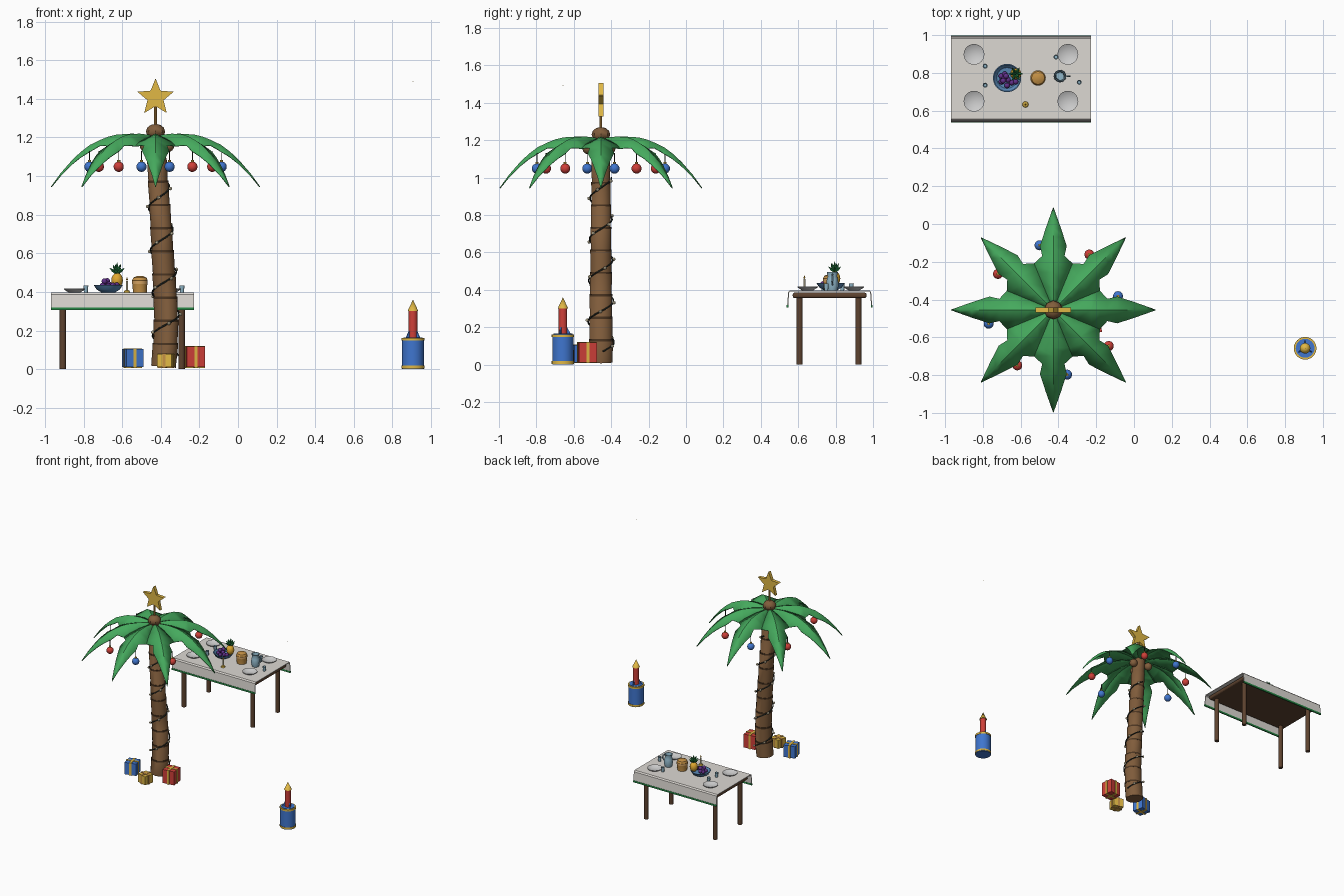
import bpy, bmesh, math
from mathutils import Vector, Matrix

if "Cube" in bpy.data.objects:
    bpy.data.objects.remove(bpy.data.objects["Cube"])

mats = {}
COL = dict(bark=(.22, .11, .045), dark=(.07, .035, .015), wire=(.02, .025, .02), leaf=(.06, .4, .11),
           gold=(.75, .48, .06), red=(.62, .05, .04), blue=(.05, .18, .62), cloth=(.72, .69, .65),
           wood=(.11, .055, .028), hem=(.02, .25, .06), glass=(.28, .47, .58), bowl=(.1, .25, .48),
           purple=(.12, .03, .25), bread=(.55, .28, .06), crust=(.65, .36, .12), plate=(.8, .8, .8),
           cream=(.9, .8, .55), pine=(.75, .4, .03))


def finish(bm, name, col, smooth=True):
    bmesh.ops.recalc_face_normals(bm, faces=bm.faces)
    me = bpy.data.meshes.new(name)
    bm.to_mesh(me)
    bm.free()
    if smooth:
        for p in me.polygons:
            p.use_smooth = True
        me.set_sharp_from_angle(angle=math.radians(35))
    if col not in mats:
        mats[col] = bpy.data.materials.new(col)
        mats[col].diffuse_color = (*COL[col], 1)
    me.materials.append(mats[col])
    ob = bpy.data.objects.new(name, me)
    bpy.context.collection.objects.link(ob)
    return ob


def lathe(name, prof, loc, col, seg=20):
    bm = bmesh.new()
    vs = [bm.verts.new((r, 0, z)) for r, z in prof]
    es = [bm.edges.new(p) for p in zip(vs, vs[1:])]
    bmesh.ops.spin(bm, geom=vs + es, axis=(0, 0, 1), cent=(0, 0, 0), angle=math.tau, steps=seg)
    bmesh.ops.remove_doubles(bm, verts=bm.verts, dist=1e-5)
    bmesh.ops.translate(bm, verts=bm.verts, vec=loc)
    return finish(bm, name, col)


def cyl(name, r, z0, z1, x, y, col, seg=16):
    return lathe(name, [(0, z0), (r, z0), (r, z1), (0, z1)], (x, y, 0), col, seg)


def ball(name, r, loc, col, sz=1, u=14, v=9):
    bm = bmesh.new()
    bmesh.ops.create_uvsphere(bm, u_segments=u, v_segments=v, radius=r)
    bmesh.ops.scale(bm, verts=bm.verts, vec=(1, 1, sz))
    bmesh.ops.translate(bm, verts=bm.verts, vec=loc)
    return finish(bm, name, col)


def box(name, size, loc, col, rot=0):
    bm = bmesh.new()
    bmesh.ops.create_cube(bm, size=1)
    bmesh.ops.scale(bm, verts=bm.verts, vec=size)
    bmesh.ops.rotate(bm, verts=bm.verts, matrix=Matrix.Rotation(rot, 3, 'Z'))
    bmesh.ops.translate(bm, verts=bm.verts, vec=loc)
    return finish(bm, name, col, False)


def sweep(name, pts, rad, col, seg=6):
    # round tube along a path; rad is one number or one per point
    pts = [Vector(p) for p in pts]
    rad = rad if isinstance(rad, list) else [rad] * len(pts)
    bm, rings = bmesh.new(), []
    for i, p in enumerate(pts):
        d = (pts[min(i + 1, len(pts) - 1)] - pts[max(i - 1, 0)]).normalized()
        a = (Vector((0, 1, 0)) if abs(d.z) > .7 else Vector((0, 0, 1))).cross(d).normalized()
        b = d.cross(a)
        rings.append([bm.verts.new(p + (a * math.cos(t) + b * math.sin(t)) * r)
                      for t in [math.tau * k / seg for k in range(seg)] for r in [rad[i]]])
    for q, s in zip(rings, rings[1:]):
        for k in range(seg):
            bm.faces.new((q[k], q[(k + 1) % seg], s[(k + 1) % seg], s[k]))
    bm.faces.new(rings[0])
    bm.faces.new(rings[-1])
    return finish(bm, name, col)


def interp(table, t):
    for (a, va), (b, vb) in zip(table, table[1:]):
        if t <= b:
            return va + (vb - va) * (t - a) / (b - a)
    return table[-1][1]


# --- palm trunk, leaning and slightly bowed, in overlapping segments
TX, TY = -.427, -.455
LEAN = [(0, -.387), (.15, -.374), (.3, -.372), (.6, -.39), (.8, -.402), (1, -.416), (1.24, -.428)]
cx = lambda z: interp(LEAN, z)
cr = lambda z: .066 - .018 * z / 1.2
pts, rad = [], []
for i in range(10):
    for f, k in ((.02, .97), (.98, 1.03)):
        z = .01 + (i + f) * .12
        pts.append((cx(z), TY, z))
        rad.append(cr(z) * k)
sweep("trunk", pts, rad, 'bark', 14)
for i in range(1, 9):
    z = .01 + i * .12
    sweep("trunk_ring", [(cx(z), TY, z - .006), (cx(z), TY, z + .006)], cr(z) * 1.035, 'dark', 14)

# --- light string spiralling up the trunk
path = []
for i in range(101):
    z = .07 + .93 * i / 100
    a = math.tau * (.75 + (z - .23) / .22)
    r = cr(z) * 1.05 + .003
    path.append((cx(z) + r * math.cos(a), TY + r * math.sin(a), z))
sweep("light_string", path, .0045, 'wire', 5)
for p in path[3::5]:
    d = Vector((p[0] - cx(p[2]), p[1] - TY, 0)).normalized() * .006
    ball("fairy_light", .009, Vector(p) + d, 'cream', 1, 8, 5)

# --- fronds: folded along the midrib, one notch per side
HT = [(0, 1.205), (.1, 1.217), (.18, 1.217), (.25, 1.2), (.33, 1.165), (.4, 1.112), (.47, 1.04), (.54, .943)]
WD = [(0, .008), (.12, .052), (.2, .088), (.243, .104), (.285, .058), (.337, .07), (.43, .04), (.54, .001)]
RS = [.01, .06, .12, .2, .243, .285, .337, .385, .43, .49, .54]
for i in range(8):
    bm, rows = bmesh.new(), []
    rot = Matrix.Translation((TX, TY, 0)) @ Matrix.Rotation(i * math.pi / 4, 4, 'Z')
    for r in RS:
        w, h = interp(WD, r), interp(HT, r)
        rows.append([bm.verts.new(rot @ Vector((r, s * w, h - abs(s) * w * .45))) for s in (-1, 0, 1)])
    for a, b in zip(rows, rows[1:]):
        for k in (0, 1):
            bm.faces.new((a[k], b[k], b[k + 1], a[k + 1]))
    ob = finish(bm, "frond", 'leaf')
    m = ob.modifiers.new("thickness", 'SOLIDIFY')
    m.thickness, m.offset = .005, 0
    # hanging ornament
    t = math.radians(12 + 45 * i)
    x, y = TX + .35 * math.cos(t), TY + .35 * math.sin(t)
    ball("ornament", .027, (x, y, 1.048), 'red' if i % 2 else 'blue')
    cyl("ornament_cap", .008, 1.072, 1.083, x, y, 'gold', 8)
    cyl("ornament_string", .0025, 1.08, 1.13, x, y, 'wire', 5)

# --- crown, coconuts and star topper
ball("crown", .05, (TX, TY, 1.23), 'bark', .8, 8, 6)
for a in (0.3, 2.4, 4.5):
    ball("coconut", .03, (TX + .07 * math.cos(a), TY + .07 * math.sin(a), 1.155), 'bark')
cyl("star_pole", .007, 1.24, 1.37, TX, TY, 'bread', 8)
bm = bmesh.new()
out = [bm.verts.new((TX + R * math.sin(a), TY - .013, 1.406 + R * math.cos(a)))
       for k in range(10) for R, a in [((.099, .044)[k % 2], k * math.pi / 5)]]
f = bm.faces.new(out)
ex = bmesh.ops.extrude_face_region(bm, geom=[f])['geom']
bmesh.ops.translate(bm, verts=[v for v in ex if isinstance(v, bmesh.types.BMVert)], vec=(0, .026, 0))
finish(bm, "star", 'gold', False)

# --- wrapped gifts with crossed ribbons
for x, y, s, h, c, rc, rot in ((-.545, -.565, .09, .095, 'blue', 'gold', .25),
                               (-.373, -.645, .078, .068, 'gold', 'bread', -.25),
                               (-.223, -.53, .096, .108, 'red', 'gold', .12)):
    box("gift", (s, s, h), (x, y, .01 + h / 2), c, rot)
    for sx, sy in ((.016, s + .006), (s + .006, .016)):
        box("ribbon", (sx, sy, h + .006), (x, y, .01 + h / 2), rc, rot)

# --- table with board, legs and draped cloth
board = box("table_board", (.71, .395, .03), (-.598, .768, .37), 'wood')
b = board.modifiers.new("bevel", 'BEVEL')
b.width, b.segments = .012, 3
for x in (-.907, -.292):
    for y in (.607, .922):
        cyl("table_leg", .017, 0, .36, x, y, 'wood', 12)
bm = bmesh.new()
prof = [(.543, .31), (.549, .386), (.556, .394), (.98, .394), (.987, .386), (.993, .31)]
L, R = [[bm.verts.new((x, y, z)) for y, z in prof] for x in (-.968, -.228)]
for k in range(5):
    bm.faces.new((L[k], R[k], R[k + 1], L[k + 1]))
m = finish(bm, "tablecloth", 'cloth', False).modifiers.new("thickness", 'SOLIDIFY')
m.thickness, m.offset = .006, 0
for y in (.543, .993):
    box("cloth_hem", (.742, .009, .014), (-.598, y, .312), 'hem')

# --- tableware
T = .397
for x in (-.847, -.35):
    for y in (.65, .898):
        lathe("plate", [(0, 0), (.03, 0), (.055, .016), (.055, .02), (.03, .006), (0, .006)], (x, y, T), 'plate', 24)
for x, y in ((-.788, .836), (-.788, .735), (-.413, .884), (-.29, .75)):
    lathe("glass", [(0, 0), (.01, 0), (.013, .036), (.011, .036), (.008, .005), (0, .005)], (x, y, T), 'glass', 12)
lathe("pitcher", [(0, 0), (.026, 0), (.033, .025), (.03, .06), (.025, .075), (.03, .098), (.026, .098),
                  (.021, .075), (.02, .02), (0, .02)], (-.392, .783, T), 'glass')
sweep("pitcher_handle", [(-.365, .783, T + .085), (-.343, .783, T + .075), (-.34, .783, T + .05),
                         (-.362, .783, T + .03)], .005, 'glass')
lathe("cake", [(0, 0), (.036, 0), (.039, .055), (.041, .062), (.034, .077), (.018, .084), (0, .086)],
      (-.508, .773, T), 'bread')
cyl("cake_band", .0405, T + .045, T + .06, -.508, .773, 'crust', 20)
lathe("candle_holder", [(0, 0), (.016, 0), (.014, .008), (.006, .012), (0, .012)], (-.575, .633, T), 'gold')
cyl("candle", .006, T + .008, T + .06, -.575, .633, 'cream', 10)
lathe("candle_flame", [(0, .06), (.005, .066), (0, .082)], (-.575, .633, T), 'pine', 8)

# --- fruit bowl with grapes and pineapple
BX, BY = -.672, .773
lathe("fruit_bowl", [(0, 0), (.035, 0), (.06, .015), (.075, .038), (.07, .038), (.055, .02), (0, .012)],
      (BX, BY, T), 'bowl', 24)
for dx, dy, dz in ((-.03, .01, .035), (-.012, .02, .04), (-.015, -.005, .05), (.005, -.01, .042), (-.03, -.02, .035),
                   (.0, -.04, .034), (.025, -.025, .036), (.045, -.02, .037), (-.005, .01, .06), (-.02, -.015, .058)):
    ball("grape", .015, (BX + dx, BY + dy, T + dz), 'purple', 1, 10, 6)
PX, PY = -.626, .795
ball("pineapple", .03, (PX, PY, T + .063), 'pine', 1.3, 12, 8)
for ring, n, out_r, up in ((0, 6, .038, .03), (1, 5, .022, .048), (2, 1, 0, .058)):
    for k in range(n):
        a = math.tau * k / n + ring * .5
        d = Vector((math.cos(a), math.sin(a), 0))
        p = Vector((PX, PY, T + .096))
        sweep("pineapple_leaf", [p, p + d * out_r * .6 + Vector((0, 0, up * .6)),
                                 p + d * out_r + Vector((0, 0, up))], [.006, .007, .0008], 'hem', 4)

# --- drum base with rocket candle, plus the tiny spark high above it
DX, DY = .906, -.658
cyl("drum", .057, 0, .155, DX, DY, 'blue', 24)
for z in (.004, .148):
    cyl("drum_band", .06, z, z + .014, DX, DY, 'gold', 24)
cyl("drum_top", .05, .155, .165, DX, DY, 'blue', 24)
cyl("rocket_body", .023, .16, .302, DX, DY, 'red')
lathe("rocket_nose", [(0, .3), (.028, .3), (0, .36)], (DX, DY, 0), 'gold', 16)
for k in range(3):
    bm = bmesh.new()
    tri = [[bm.verts.new((x, y, z)) for x, z in ((.015, .162), (.042, .162), (.015, .215))] for y in (-.003, .003)]
    bm.faces.new(tri[0])
    bm.faces.new(tri[1])
    for j in range(3):
        bm.faces.new((tri[0][j], tri[0][j - 1], tri[1][j - 1], tri[1][j]))
    bmesh.ops.transform(bm, verts=bm.verts, matrix=Matrix.Translation((DX, DY, 0))
                        @ Matrix.Rotation(math.radians(90 + 120 * k), 4, 'Z'))
    finish(bm, "rocket_fin", 'blue', False)
ball("spark", .002, (DX, DY, 1.49), 'gold', 1, 6, 4)

for m in bpy.data.materials:
    if m.users and not m.is_grease_pencil:
        m.use_nodes = True
        m.node_tree.nodes["Principled BSDF"].inputs["Base Color"].default_value = m.diffuse_color
